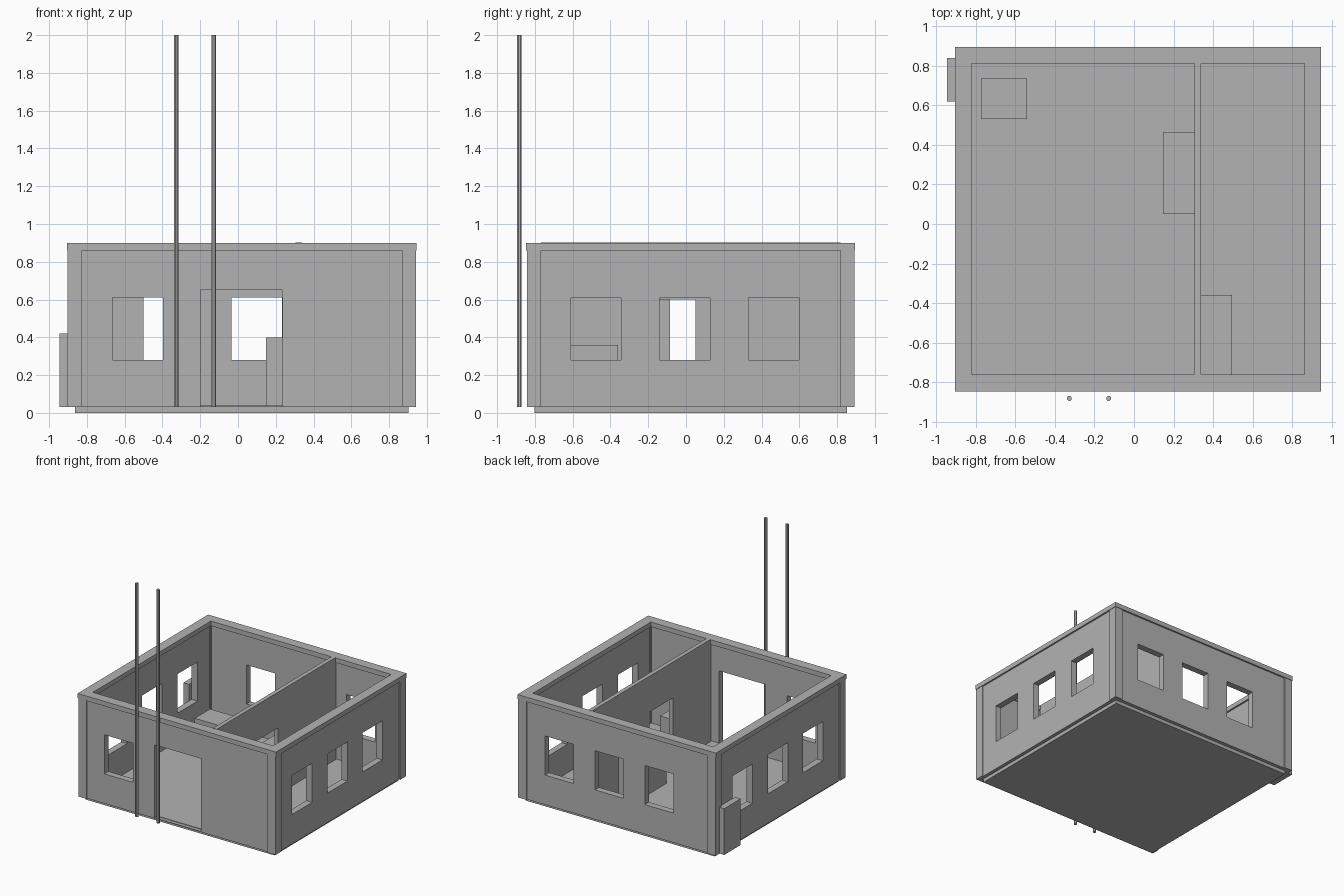
import bpy
import bmesh
from math import pi
from mathutils import Matrix, Vector

if "Cube" in bpy.data.objects:
    bpy.data.objects.remove(bpy.data.objects["Cube"], do_unlink=True)

# Single plain material
GREY = (0.45, 0.45, 0.45, 1)
mat = bpy.data.materials.new("plain_grey")
mat.use_nodes = True
mat.diffuse_color = GREY
bsdf = mat.node_tree.nodes["Principled BSDF"]
bsdf.inputs["Base Color"].default_value = GREY
bsdf.inputs["Roughness"].default_value = 0.8


def add_box(bm, x, y, z):
    lo, hi = Vector((x[0], y[0], z[0])), Vector((x[1], y[1], z[1]))
    m = Matrix.Translation((lo + hi) / 2) @ Matrix.Diagonal((hi - lo).to_4d())
    bmesh.ops.create_cube(bm, size=1, matrix=m)


def finish(name, bm):
    mesh = bpy.data.meshes.new(name)
    bm.to_mesh(mesh)
    bm.free()
    mesh.materials.append(mat)
    obj = bpy.data.objects.new(name, mesh)
    bpy.context.scene.collection.objects.link(obj)
    return obj


def block(name, x, y, z, holes=()):
    """A box, with optional box-shaped openings cut out of it."""
    bm = bmesh.new()
    add_box(bm, x, y, z)
    obj = finish(name, bm)
    if holes:
        bm = bmesh.new()
        for hole in holes:
            add_box(bm, *hole)
        cutter = finish(name + "_cutter", bm)
        cutter.hide_render = True
        mod = obj.modifiers.new("openings", "BOOLEAN")
        mod.operation, mod.solver, mod.object = "DIFFERENCE", "EXACT", cutter
        dg = bpy.context.evaluated_depsgraph_get()
        cut = bpy.data.meshes.new_from_object(obj.evaluated_get(dg))
        obj.modifiers.clear()
        obj.data = cut
        bpy.data.objects.remove(cutter, do_unlink=True)
    return obj


# Main dimensions
X0, X1, Y0, Y1 = -0.902, 0.942, -0.842, 0.892   # outer faces of the posts
POST, INSET, THICK = 0.075, 0.01, 0.055
BOTTOM, EAVE, TOP, FLOOR = 0.03, 0.86, 0.90, 0.04
SILL, HEAD = 0.28, 0.61
WIDTH = 0.267                                   # window width

# Floor slab, set in under the walls
block("floor_slab", (X0 + 0.04, X1 - 0.04), (Y0 + 0.04, Y1 - 0.04), (0, FLOOR))

# Corner posts
for xn, x in (("right", X0), ("left", X1 - POST)):
    for yn, y in (("front", Y0), ("back", Y1 - POST)):
        block(f"{yn}_{xn}_post", (x, x + POST), (y, y + POST), (BOTTOM, EAVE))

# Walls with window and door openings, recessed between the posts
span_x, span_y = (X0 + POST, X1 - POST), (Y0 + POST, Y1 - POST)
height = (BOTTOM, EAVE)
any_depth = (-2, 2)


def x_windows(starts):
    return [((s, s + WIDTH), any_depth, (SILL, HEAD)) for s in starts]


def y_windows(starts):
    return [(any_depth, (s, s + WIDTH), (SILL, HEAD)) for s in starts]


front_door = ((-0.198, 0.235), any_depth, (0.035, 0.65))
block("front_wall", span_x, (Y0 + INSET, Y0 + INSET + THICK), height,
      x_windows([-0.665]) + [front_door])
block("back_wall", span_x, (Y1 - INSET - THICK, Y1 - INSET), height,
      x_windows([-0.50, -0.034, 0.432]))
block("right_wall", (X0 + INSET, X0 + INSET + THICK), span_y, height,
      y_windows([-0.55, -0.085, 0.39]))
block("left_wall", (X1 - INSET - THICK, X1 - INSET), span_y, height,
      y_windows([-0.61, -0.14, 0.33]))

# Top rim running round the walls
LIP, RIM = 0.004, 0.084
inner = ((X0 - LIP + RIM, X1 + LIP - RIM), (Y0 - LIP + RIM, Y1 + LIP - RIM))
block("top_rim", (X0 - LIP, X1 + LIP), (Y0 - LIP, Y1 + LIP), (EAVE, TOP),
      [(*inner, (0, 2))])

# Inner partition with a doorway
block("partition", (0.305, 0.34), (inner[1][0] - 0.006, inner[1][1] + 0.006),
      (BOTTOM, TOP + 0.002), [(any_depth, (-0.26, 0.05), (FLOOR, 0.60))])

# Furniture and the outside cabinet
block("long_counter", (0.147, 0.305), (0.05, 0.465), (FLOOR, 0.40))
block("side_bench", (0.34, 0.495), (-0.765, -0.36), (FLOOR, 0.36))
block("low_chest", (-0.775, -0.54), (0.53, 0.735), (FLOOR, 0.20))
block("outside_cabinet", (-0.945, X0 + INSET), (0.62, 0.84), (BOTTOM, 0.42))

# Tall poles before the entrance
for name, x in (("outer_pole", -0.327), ("inner_pole", -0.128)):
    bm = bmesh.new()
    bmesh.ops.create_cone(
        bm, cap_ends=True, segments=8, radius1=0.013, radius2=0.013, depth=2 - BOTTOM,
        matrix=Matrix.Translation((x, -0.882, 1 + BOTTOM / 2)) @ Matrix.Rotation(pi / 8, 4, "Z"))
    finish(name, bm)
